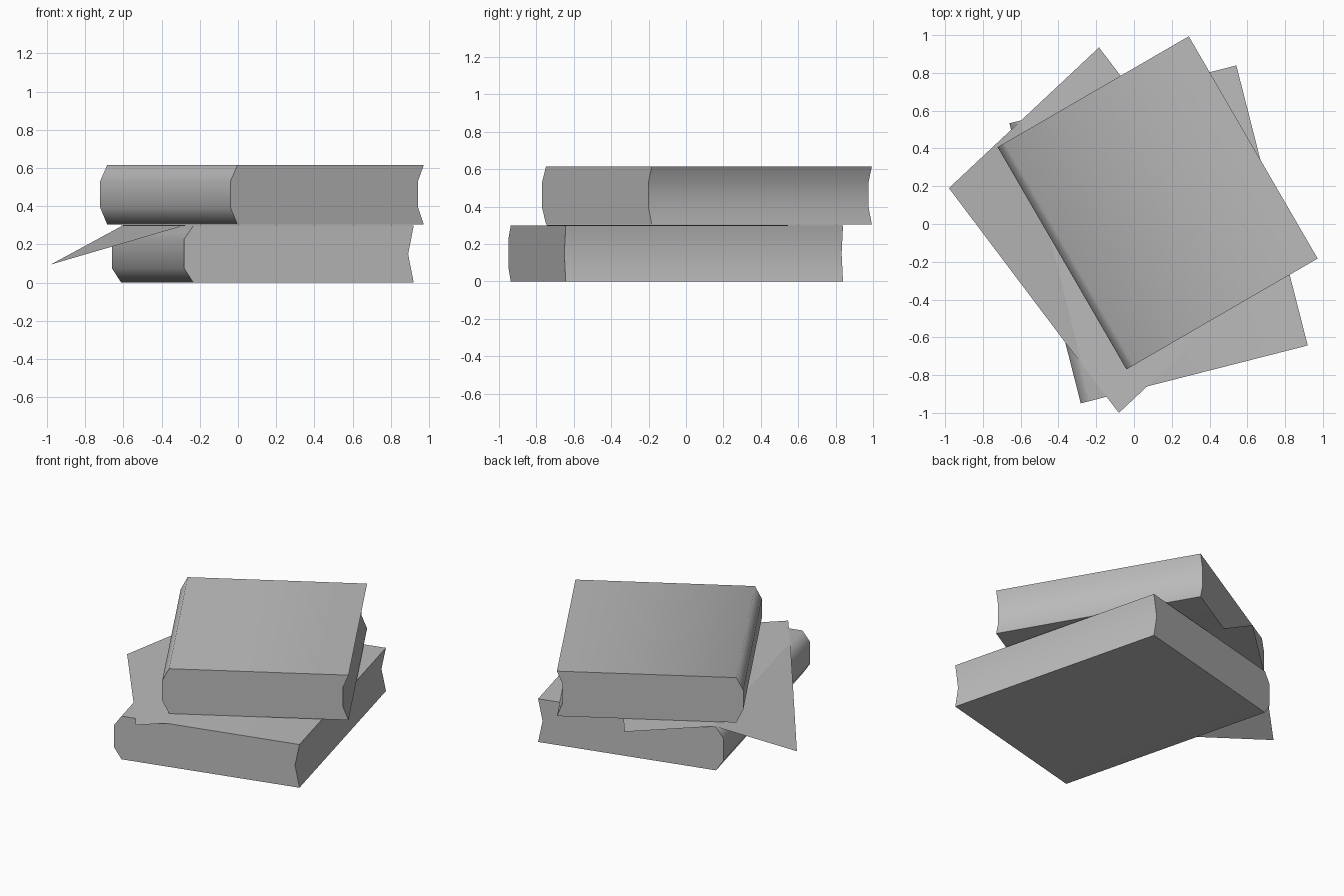
import bpy
import bmesh
import math
from mathutils import Vector

cube = bpy.data.objects.get("Cube")
if cube:
    bpy.data.objects.remove(cube, do_unlink=True)

# One plain grey for everything
grey = bpy.data.materials.new("plain_grey")
grey.use_nodes = True
grey.diffuse_color = (0.5, 0.5, 0.5, 1)
grey.node_tree.nodes["Principled BSDF"].inputs["Base Color"].default_value = grey.diffuse_color


def make_object(name, bm):
    mesh = bpy.data.meshes.new(name)
    bm.to_mesh(mesh)
    bm.free()
    mesh.materials.append(grey)
    obj = bpy.data.objects.new(name, mesh)
    bpy.context.collection.objects.link(obj)
    return obj


def make_book(name, centre, angle, width, length, height, spine, fore_edge):
    """Extrude a closed-book section: rounded spine at -x, hollow fore edge at +x.
    spine and fore_edge list (inset, height) points, both from bottom to top."""
    half = width / 2
    section = [(-half + i, h) for i, h in reversed(spine)]
    section += [(half - i, h) for i, h in fore_edge]
    bm = bmesh.new()
    face = bm.faces.new([bm.verts.new((x, -length / 2, z)) for x, z in section])
    grown = bmesh.ops.extrude_face_region(bm, geom=[face])
    moved = [g for g in grown["geom"] if isinstance(g, bmesh.types.BMVert)]
    bmesh.ops.translate(bm, verts=moved, vec=(0, length, 0))
    bmesh.ops.recalc_face_normals(bm, faces=bm.faces)
    obj = make_object(name, bm)
    obj.location = centre
    obj.rotation_euler.z = math.radians(angle)
    # Smooth across the spine, sharp at the cut page edges
    bpy.ops.object.select_all(action='DESELECT')
    obj.select_set(True)
    bpy.context.view_layer.objects.active = obj
    bpy.ops.object.shade_smooth_by_angle(angle=math.radians(70))
    return obj


# Lower book, with a single crease along the fore edge
make_book("lower_book", (0.13, -0.055, 0), 14.3, 1.24, 1.53, 0.298,
          spine=[(0.05, 0), (0, 0.075), (0, 0.228), (0.05, 0.298)],
          fore_edge=[(0, 0), (0.03, 0.149), (0, 0.298)])

# Upper book, with a two-crease fore edge
make_book("upper_book", (0.125, 0.112, 0.305), 30.1, 1.17, 1.36, 0.31,
          spine=[(0.043, 0), (0, 0.09), (0, 0.225), (0.043, 0.31)],
          fore_edge=[(0, 0), (0.035, 0.09), (0.035, 0.225), (0, 0.31)])

# Loose sheet between the books, one corner drooping past the spine
level = 0.301
droop = Vector((-0.98, 0.19, 0.095))
back = Vector((-0.185, 0.935, level))
front = Vector((-0.08, -1.0, level))
far = Vector((0.715, -0.255, level))
fold_back = Vector((-0.6, 0.546, level))
fold_front = Vector((-0.275, -0.745, level))
bm = bmesh.new()
d, b, f, r, fb, ff = [bm.verts.new(p) for p in (droop, back, front, far, fold_back, fold_front)]
bm.faces.new((d, ff, fb))
bm.faces.new((fb, ff, f, r, b))
make_object("loose_sheet", bm)
